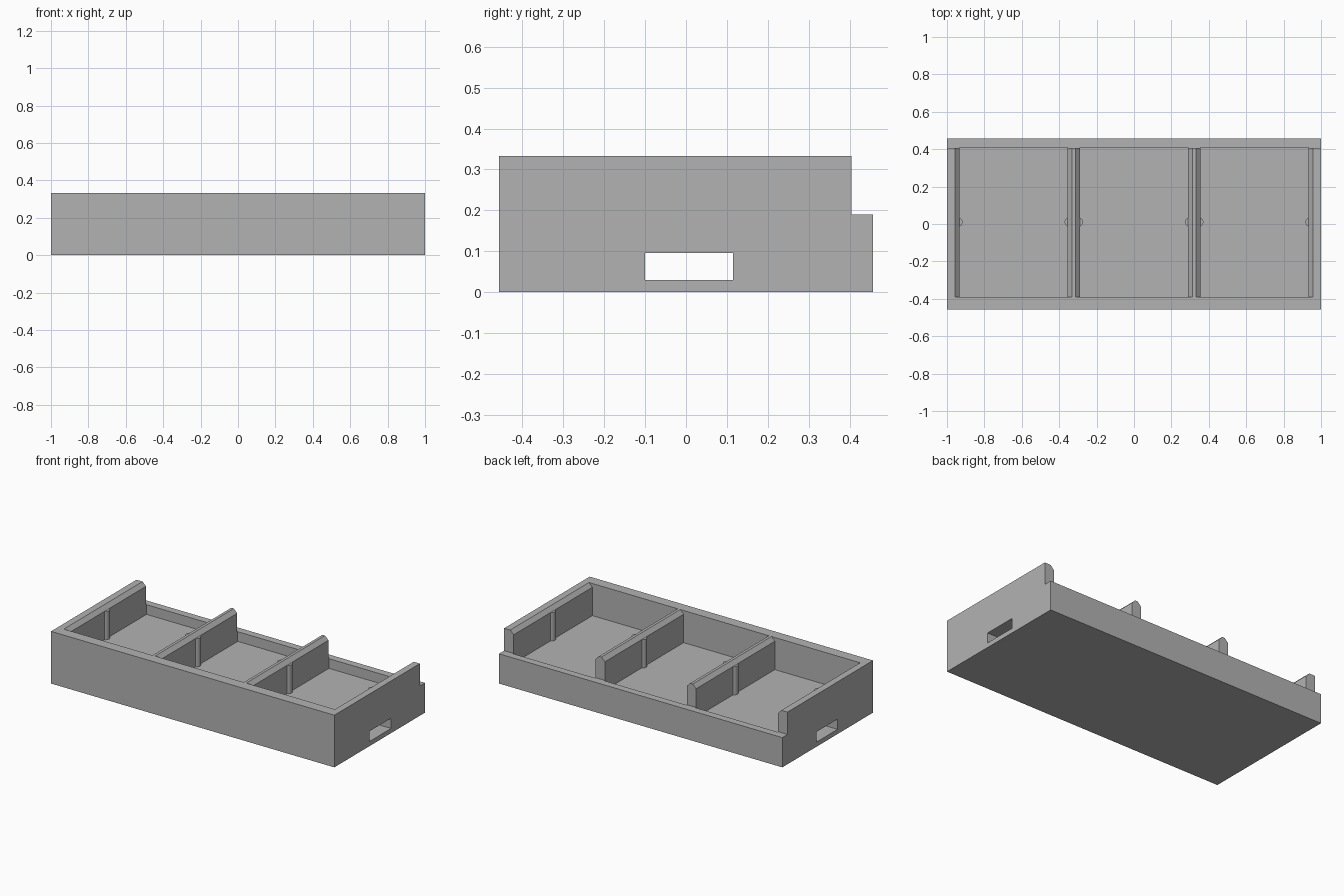
import bpy
import bmesh
import math

cube = bpy.data.objects.get("Cube")
if cube:
    bpy.data.objects.remove(cube, do_unlink=True)

grey = bpy.data.materials.new("light grey plastic")
grey.use_nodes = True
grey.diffuse_color = (0.45, 0.45, 0.45, 1)
grey.node_tree.nodes["Principled BSDF"].inputs["Base Color"].default_value = (0.45, 0.45, 0.45, 1)

# Main dimensions
HALF_X, HALF_Y, HEIGHT = 1.0, 0.457, 0.333
BACK_HEIGHT, BACK_STEP = 0.19, 0.405
FLOOR, BEVEL_BASE, BEVEL = 0.128, 0.309, 0.024
POCKET_HALF, PITCH = 0.289, 0.644
POCKET_FRONT, POCKET_BACK = -0.389, 0.41
RIB_RADIUS, RIB_INSET, RIB_Y = 0.025, 0.009, 0.01


def prism(name, profile, place, start, end):
    """Extrude a closed 2D profile; place maps (u, v, depth) to a 3D point."""
    bm = bmesh.new()
    verts = [bm.verts.new(place(u, v, start)) for u, v in profile]
    face = bm.faces.new(verts)
    extruded = bmesh.ops.extrude_face_region(bm, geom=[face])["geom"]
    shift = place(0, 0, end - start)
    bmesh.ops.translate(bm, vec=shift, verts=[g for g in extruded if isinstance(g, bmesh.types.BMVert)])
    bmesh.ops.recalc_face_normals(bm, faces=bm.faces)
    mesh = bpy.data.meshes.new(name)
    bm.to_mesh(mesh)
    bm.free()
    mesh.materials.append(grey)
    obj = bpy.data.objects.new(name, mesh)
    bpy.context.collection.objects.link(obj)
    return obj


def along_x(u, v, d):
    return (d, u, v)


def along_y(u, v, d):
    return (u, d, v)


def along_z(u, v, d):
    return (u, v, d)


def cut(target, cutter):
    mod = target.modifiers.new("cut", 'BOOLEAN')
    mod.operation = 'DIFFERENCE'
    mod.solver = 'EXACT'
    mod.object = cutter
    bpy.context.view_layer.objects.active = target
    bpy.ops.object.modifier_apply(modifier=mod.name)
    bpy.data.objects.remove(cutter, do_unlink=True)


# Tray body with a lower back wall
tray = prism("tray_body", [(-HALF_Y, 0), (HALF_Y, 0), (HALF_Y, BACK_HEIGHT), (BACK_STEP, BACK_HEIGHT),
                           (BACK_STEP, HEIGHT), (-HALF_Y, HEIGHT)], along_x, -HALF_X, HALF_X)

# Three compartments whose side walls have bevelled tops
over = 0.01
flare = POCKET_HALF + BEVEL + over
for i in (-1, 0, 1):
    c = i * PITCH
    top = HEIGHT + over
    pocket = prism("pocket_cutter", [(c - POCKET_HALF, FLOOR), (c + POCKET_HALF, FLOOR),
                                     (c + POCKET_HALF, BEVEL_BASE), (c + flare, top),
                                     (c - flare, top), (c - POCKET_HALF, BEVEL_BASE)],
                   along_y, POCKET_FRONT, POCKET_BACK)
    cut(tray, pocket)

# Rectangular tunnel under the floor, open at both ends
tunnel = prism("tunnel_cutter", [(-0.1, 0.03), (0.115, 0.03), (0.115, 0.095), (-0.1, 0.095)],
               along_x, -HALF_X - 0.1, HALF_X + 0.1)
cut(tray, tunnel)

# Rounded upright ribs on both side walls of each compartment
arc = math.acos(RIB_INSET / RIB_RADIUS) + 0.1
steps = 16
for i, label in zip((-1, 0, 1), ("right", "middle", "left")):
    for side, side_label in ((-1, "right"), (1, "left")):
        wall = i * PITCH + side * POCKET_HALF
        profile = []
        for k in range(steps + 1):
            a = -arc + 2 * arc * k / steps
            profile.append((wall + side * (RIB_INSET - RIB_RADIUS * math.cos(a)),
                            RIB_Y + RIB_RADIUS * math.sin(a)))
        rib = prism(f"{label}_compartment_{side_label}_rib", profile, along_z, FLOOR - 0.005, BEVEL_BASE)
        bpy.ops.object.select_all(action='DESELECT')
        rib.select_set(True)
        bpy.context.view_layer.objects.active = rib
        bpy.ops.object.shade_smooth_by_angle(angle=math.radians(30))
